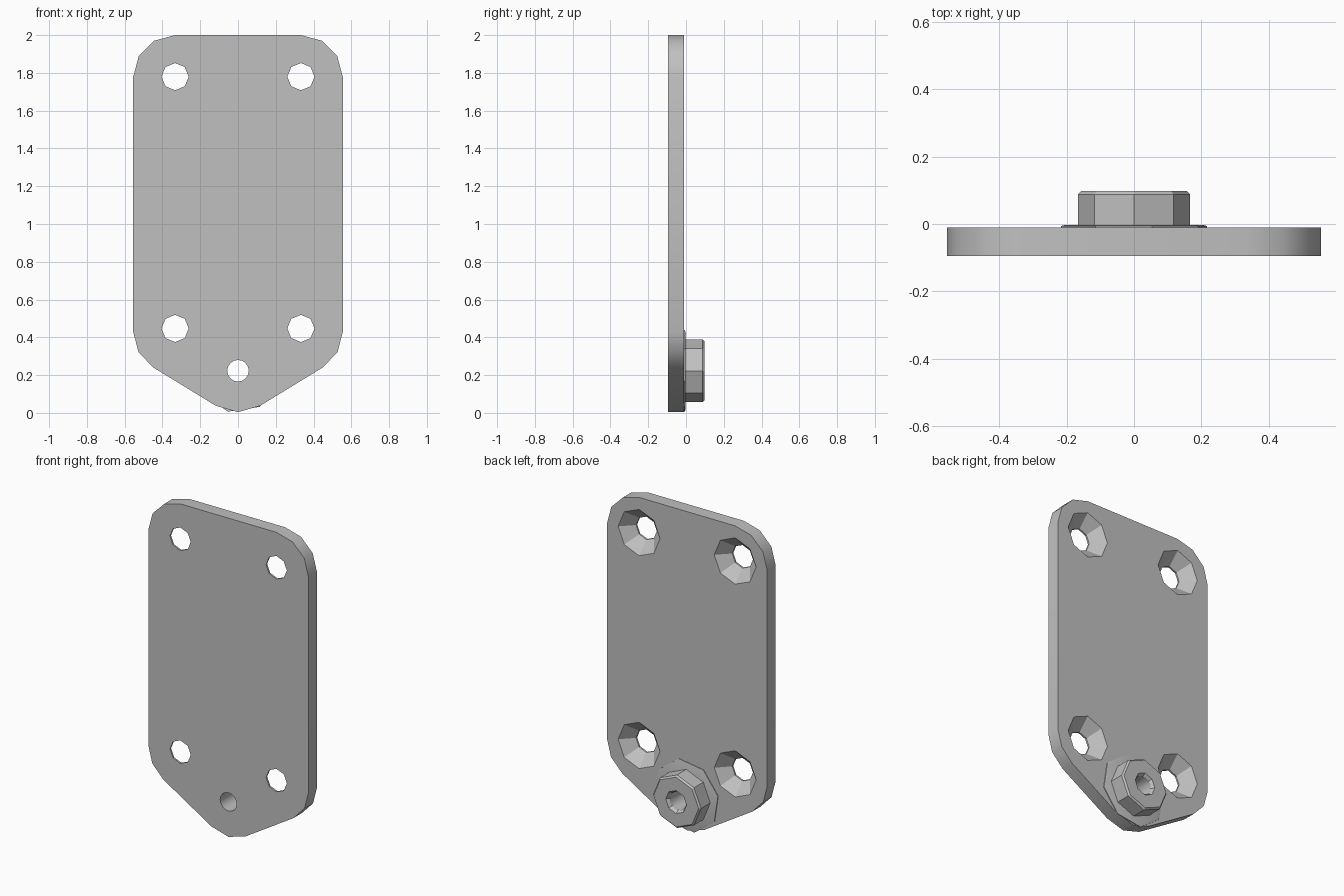
import bpy, bmesh
from math import sin, cos, pi, radians

cube = bpy.data.objects.get("Cube")
if cube:
    bpy.data.objects.remove(cube, do_unlink=True)

# Single grey material
grey = bpy.data.materials.new("plain grey metal")
grey.use_nodes = True
colour = (0.53, 0.53, 0.53, 1)
grey.diffuse_color = colour
grey.node_tree.nodes["Principled BSDF"].inputs["Base Color"].default_value = colour

FRONT, BACK = -0.095, -0.011      # plate faces in y
PIVOT = 0.223                     # height of the bolt axis
CORNER = 0.222                    # rounded corner radius
INSET = 0.333                     # corner centre in x


def loft(name, rings):
    """Closed solid through equal-length rings of points."""
    bm = bmesh.new()
    loops = [[bm.verts.new(p) for p in ring] for ring in rings]
    n = len(loops[0])
    for a, b in zip(loops, loops[1:]):
        for i in range(n):
            j = (i + 1) % n
            bm.faces.new((a[i], a[j], b[j], b[i]))
    bm.faces.new(loops[0])
    bm.faces.new(loops[-1])
    bmesh.ops.recalc_face_normals(bm, faces=bm.faces)
    mesh = bpy.data.meshes.new(name)
    bm.to_mesh(mesh)
    bm.free()
    mesh.materials.append(grey)
    obj = bpy.data.objects.new(name, mesh)
    bpy.context.collection.objects.link(obj)
    return obj


def turned(name, x, z, sides, profile, turn=0):
    """Solid along y from (radius, y) pairs."""
    angles = [radians(turn) + 2 * pi * i / sides for i in range(sides)]
    return loft(name, [[(x + r * cos(a), y, z + r * sin(a)) for a in angles]
                       for r, y in profile])


def cut(obj, cutter):
    bpy.context.view_layer.objects.active = obj
    mod = obj.modifiers.new("hole", 'BOOLEAN')
    mod.operation = 'DIFFERENCE'
    mod.solver = 'EXACT'
    mod.object = cutter
    bpy.ops.object.modifier_apply(modifier=mod.name)


def smooth(obj, angle):
    bpy.ops.object.select_all(action='DESELECT')
    obj.select_set(True)
    bpy.context.view_layer.objects.active = obj
    bpy.ops.object.shade_smooth_by_angle(angle=radians(angle))


def arc(x, z, degrees):
    return [(x + CORNER * cos(radians(d)), z + CORNER * sin(radians(d))) for d in degrees]


# Plate outline: right half from top to bottom, mirrored
half = (arc(INSET, 1.778, (90, 60, 30, 0)) + arc(INSET, 0.43, (0, -29, -58))
        + arc(0, PIVOT + 0.003, (-58,)))
outline = half + [(0, 0.004)] + [(-x, z) for x, z in reversed(half)]
plate = loft("mounting_plate", [[(x, y, z) for x, z in outline] for y in (FRONT, BACK)])

# Washer and chamfered octagonal nut on the back
washer = turned("washer", 0, PIVOT, 8,
                [(0.223, -0.012), (0.223, -0.006), (0.212, -0.003)], turn=-14)
nut = turned("nut", 0, PIVOT, 8,
             [(0.166, -0.011), (0.166, 0.088), (0.156, 0.098)])

# Countersunk screw holes, opening at the back
cutters = []
for x in (-INSET, INSET):
    for z in (1.78, 0.447):
        c = turned("screw_hole_cutter", x, z, 8,
                   [(0.072, FRONT - 0.1), (0.072, -0.084), (0.145, BACK), (0.165, BACK + 0.02)])
        cut(plate, c)
        cutters.append(c)

# Bolt bore through everything, with a small lead-in on the nut
bore = turned("bore_cutter", 0, PIVOT, 16, [(0.057, -0.3), (0.057, 0.3)])
lead = turned("lead_cutter", 0, PIVOT, 8, [(0.058, 0.078), (0.072, 0.098), (0.086, 0.118)])
for part in (plate, washer, nut):
    cut(part, bore)
cut(nut, lead)

for c in cutters + [bore, lead]:
    bpy.data.objects.remove(c, do_unlink=True)
for part in (plate, washer, nut):
    smooth(part, 31)
